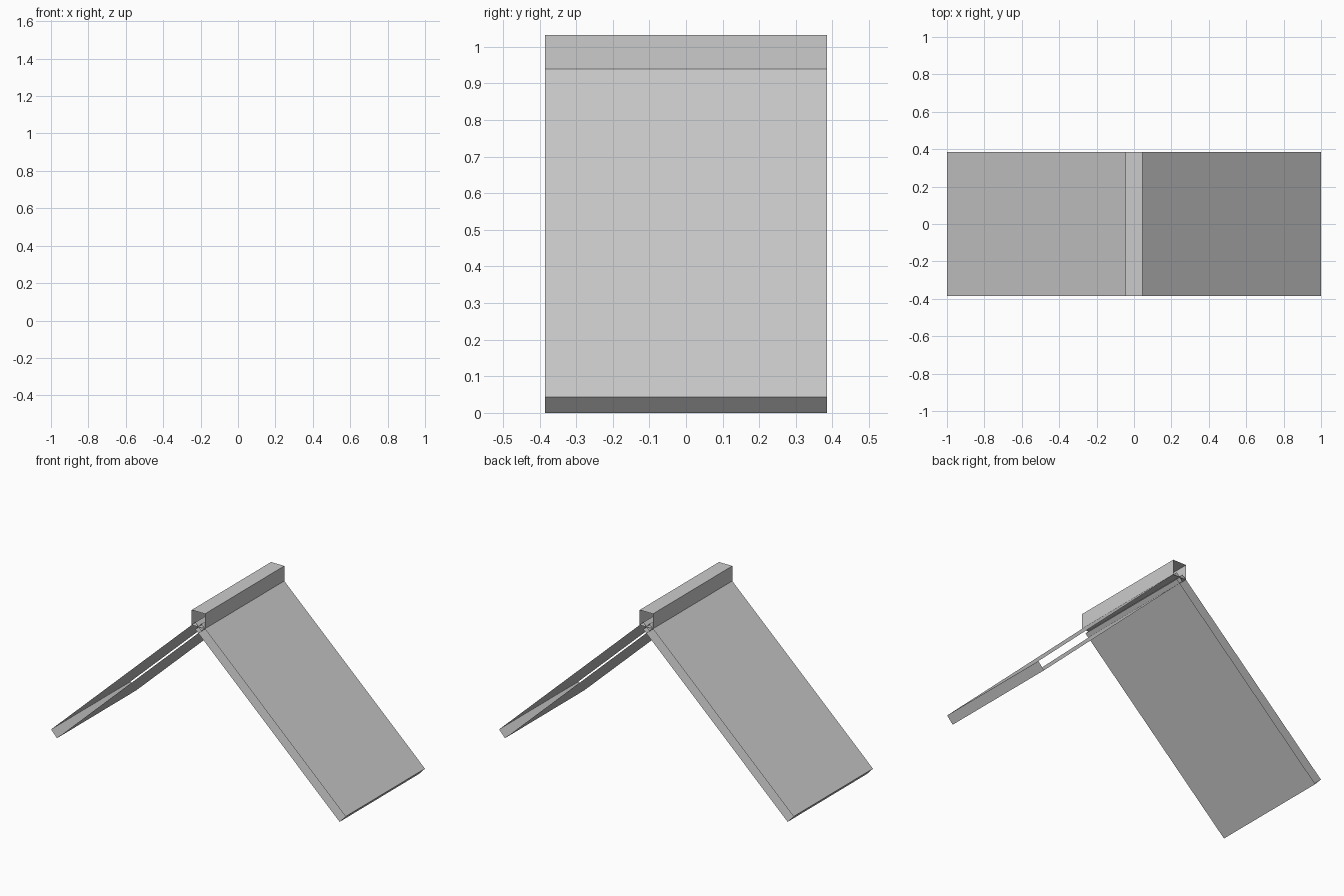
import bpy, bmesh

if "Cube" in bpy.data.objects:
    bpy.data.objects.remove(bpy.data.objects["Cube"])

HALF_DEPTH = 0.385


def open_tube(name, profile):
    """Extrude a closed x-z profile along y, leaving both y ends open."""
    bm = bmesh.new()
    rings = [[bm.verts.new((x, y, z)) for x, z in profile]
             for y in (-HALF_DEPTH, HALF_DEPTH)]
    n = len(profile)
    for i in range(n):
        j = (i + 1) % n
        bm.faces.new((rings[0][i], rings[0][j], rings[1][j], rings[1][i]))
    bmesh.ops.recalc_face_normals(bm, faces=bm.faces)
    # make sure the first wall faces away from the profile centre
    bm.normal_update()
    bm.faces.ensure_lookup_table()
    cx = sum(p[0] for p in profile) / n
    cz = sum(p[1] for p in profile) / n
    f = bm.faces[0]
    c = f.calc_center_median()
    if f.normal.x * (c.x - cx) + f.normal.z * (c.z - cz) < 0:
        bmesh.ops.reverse_faces(bm, faces=bm.faces)
    mesh = bpy.data.meshes.new(name)
    bm.to_mesh(mesh)
    bm.free()
    obj = bpy.data.objects.new(name, mesh)
    bpy.context.collection.objects.link(obj)
    return obj


# sloping roof panels, mirrored left and right, meeting inside the ridge
panel = [(1.0, 0.043), (0.96, 0.0), (-0.02, 0.92), (0.02, 0.963)]
for side, s in (("right", 1), ("left", -1)):
    open_tube(side + "_roof_panel", [(s * x, z) for x, z in panel])

# square ridge beam along the top
open_tube("ridge_beam", [(-0.045, 0.94), (0.045, 0.94),
                         (0.045, 1.032), (-0.045, 1.032)])
